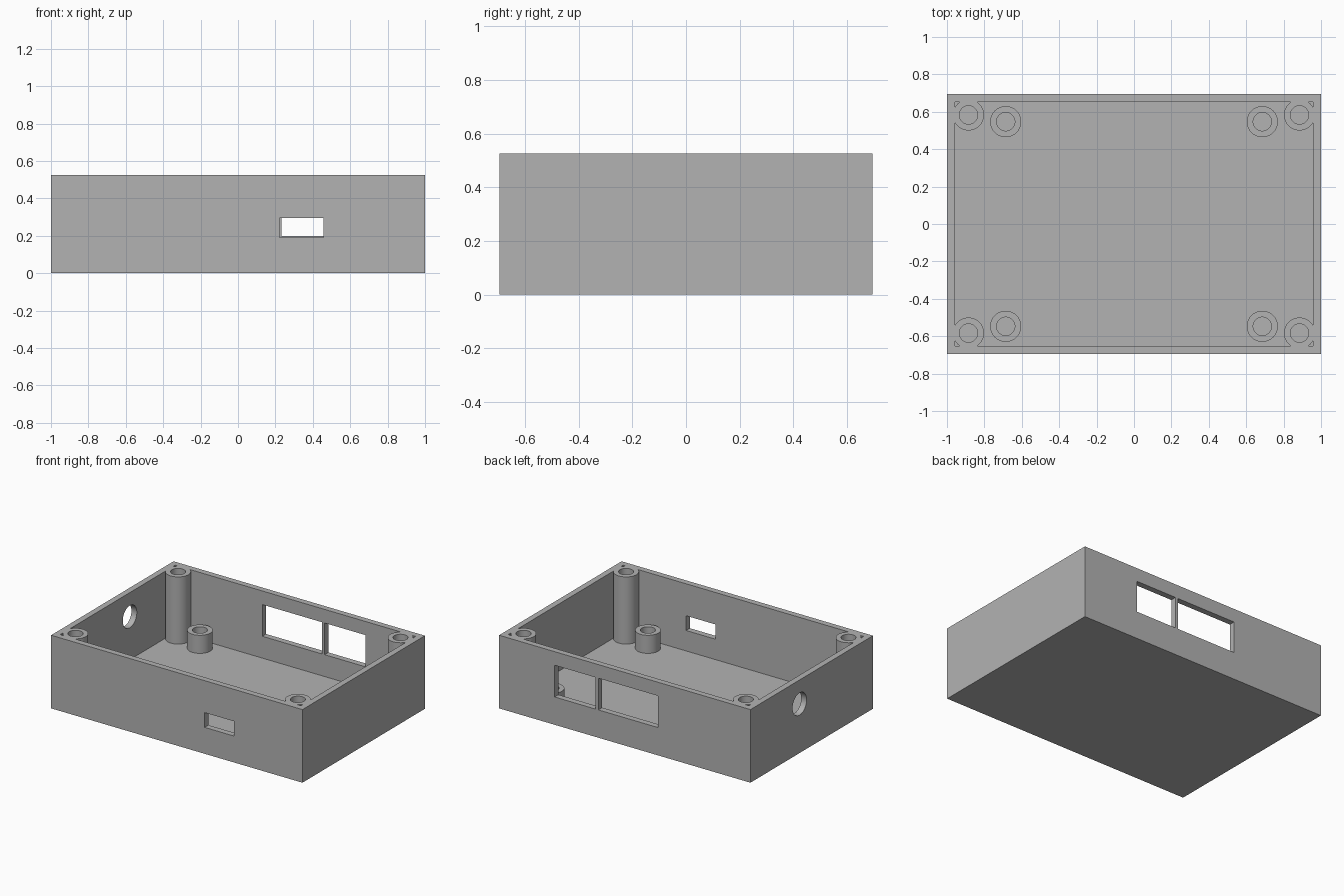
import bpy
import bmesh
import math
from mathutils import Matrix, Vector

if "Cube" in bpy.data.objects:
    bpy.data.objects.remove(bpy.data.objects["Cube"], do_unlink=True)

# Main dimensions
HALF_X, HALF_Y, HEIGHT = 1.0, 0.696, 0.526
WALL = 0.043
OVER = 0.2                      # how far cutters overshoot the body
POST_AT = (0.885, 0.583)        # tall lid posts in the corners
STANDOFF_AT = (0.686, 0.547)    # short board standoffs
STANDOFF_TOP = 0.173
RING_R, BORE_R = 0.083, 0.049


def add_box(bm, low, high):
    low, high = Vector(low), Vector(high)
    matrix = Matrix.Translation((low + high) / 2) @ Matrix.Diagonal((*(high - low), 1))
    bmesh.ops.create_cube(bm, size=1, matrix=matrix)


def add_cylinder(bm, x, y, low, high, radius):
    bmesh.ops.create_cone(bm, cap_ends=True, segments=64, radius1=radius, radius2=radius,
                          depth=high - low, matrix=Matrix.Translation((x, y, (low + high) / 2)))


def make_object(name, bm):
    mesh = bpy.data.meshes.new(name)
    bm.to_mesh(mesh)
    bm.free()
    obj = bpy.data.objects.new(name, mesh)
    bpy.context.collection.objects.link(obj)
    return obj


def cut(target, cutter):
    """Subtract the cutter from the target, then discard the cutter."""
    cutter.hide_render = True
    mod = target.modifiers.new("cut", "BOOLEAN")
    mod.operation, mod.solver, mod.object = "DIFFERENCE", "EXACT", cutter
    bpy.context.view_layer.objects.active = target
    bpy.ops.object.modifier_apply(modifier=mod.name)
    bpy.data.objects.remove(cutter, do_unlink=True)


def corners(spot):
    return [(sx * spot[0], sy * spot[1]) for sx in (-1, 1) for sy in (-1, 1)]


# Solid block
bm = bmesh.new()
add_box(bm, (-HALF_X, -HALF_Y, 0), (HALF_X, HALF_Y, HEIGHT))
enclosure = make_object("enclosure", bm)

# Cavity, with the posts and standoffs left standing in it
bm = bmesh.new()
add_box(bm, (WALL - HALF_X, WALL - HALF_Y, WALL),
        (HALF_X - WALL, HALF_Y - WALL, HEIGHT + OVER))
cavity = make_object("cavity_cutter", bm)
bm = bmesh.new()
for x, y in corners(POST_AT):
    add_cylinder(bm, x, y, -OVER, HEIGHT + 2 * OVER, RING_R)
for x, y in corners(STANDOFF_AT):
    add_cylinder(bm, x, y, -OVER, STANDOFF_TOP, RING_R)
cut(cavity, make_object("post_cutter", bm))
cut(enclosure, cavity)

# Screw bores
bm = bmesh.new()
for spot in (POST_AT, STANDOFF_AT):
    for x, y in corners(spot):
        add_cylinder(bm, x, y, WALL, HEIGHT + OVER, BORE_R)
cut(enclosure, make_object("bore_cutter", bm))

# Port openings: two at the back, one at the front, a round one in the -x side
bm = bmesh.new()
for x0, x1 in ((-0.264, 0.21), (0.232, 0.558)):
    add_box(bm, (x0, HALF_Y - 2 * WALL, 0.2), (x1, HALF_Y + OVER, 0.428))
add_box(bm, (0.222, -HALF_Y - OVER, 0.19), (0.456, 2 * WALL - HALF_Y, 0.296))
bmesh.ops.create_cone(bm, cap_ends=True, segments=64, radius1=0.08, radius2=0.08, depth=0.3,
                      matrix=Matrix.Translation((-HALF_X, 0.137, 0.353))
                      @ Matrix.Rotation(math.pi / 2, 4, "Y"))
cut(enclosure, make_object("port_cutter", bm))

# Plain grey plastic
grey = bpy.data.materials.new("grey_plastic")
grey.use_nodes = True
colour = (0.45, 0.45, 0.45, 1)
grey.diffuse_color = colour
grey.node_tree.nodes["Principled BSDF"].inputs["Base Color"].default_value = colour
enclosure.data.materials.clear()
enclosure.data.materials.append(grey)

# Smooth round walls, crisp edges
bpy.ops.object.select_all(action="DESELECT")
enclosure.select_set(True)
bpy.context.view_layer.objects.active = enclosure
bpy.ops.object.shade_smooth_by_angle(angle=math.radians(30))
